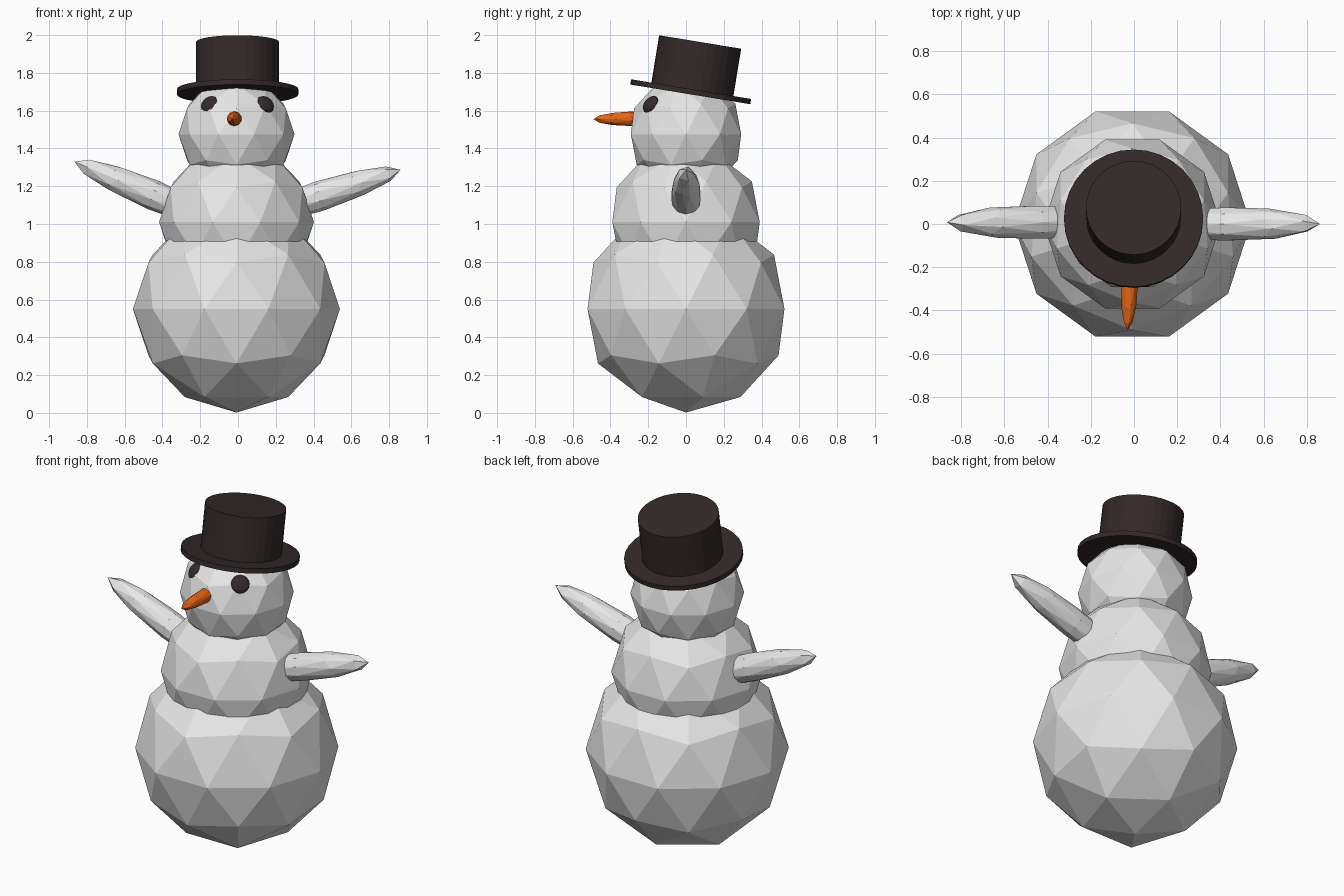
import bpy
import math
from mathutils import Vector, Matrix

cube = bpy.data.objects.get("Cube")
if cube:
    bpy.data.objects.remove(cube, do_unlink=True)


def material(name, rgb):
    mat = bpy.data.materials.new(name)
    mat.use_nodes = True
    mat.diffuse_color = (*rgb, 1)
    mat.node_tree.nodes["Principled BSDF"].inputs["Base Color"].default_value = (*rgb, 1)
    return mat


SNOW = material("snow", (0.8, 0.8, 0.8))
FELT = material("dark_felt", (0.034, 0.022, 0.022))
COAL = material("coal", (0.034, 0.024, 0.024))
CARROT = material("carrot_orange", (0.8, 0.13, 0.008))


def finish(name, mat, matrix):
    """Name the newest primitive, colour it and bake its transform."""
    obj = bpy.context.object
    obj.name = obj.data.name = name
    obj.data.materials.append(mat)
    obj.data.transform(matrix)
    return obj


def aim(centre, direction, scale):
    """Matrix that scales, then points local z along a direction."""
    turn = Vector(direction).to_track_quat('Z', 'Y').to_matrix().to_4x4()
    return Matrix.Translation(centre) @ turn @ Matrix.Diagonal((*scale, 1))


def faceted_ball(name, mat, matrix):
    bpy.ops.mesh.primitive_ico_sphere_add(subdivisions=2, radius=1)
    return finish(name, mat, matrix)


def spike(name, mat, tip, direction, half_length, radius):
    """Stretched low-poly ball whose far pole sits at the tip."""
    d = Vector(direction).normalized()
    centre = Vector(tip) - d * half_length
    return faceted_ball(name, mat, aim(centre, d, (radius, radius, half_length)))


# Three stacked snowballs
quarter_turn = Matrix.Rotation(math.radians(-90), 4, 'Z')
for name, z, r in (("lower_body", 0.55, 0.548),
                   ("upper_body", 1.01, 0.41),
                   ("head", 1.475, 0.307)):
    faceted_ball(name, SNOW,
                 Matrix.Translation((-0.008, 0, z)) @ quarter_turn @ Matrix.Scale(r, 4))

# Arms
for name, tip, side, lift in (("left_arm", (0.86, 0.0, 1.287), 1, 18),
                              ("right_arm", (-0.865, 0.008, 1.33), -1, 23)):
    a = math.radians(lift)
    spike(name, SNOW, tip, (side * math.cos(a), 0, math.sin(a)), 0.452, 0.08)

# Nose
spike("nose", CARROT, (-0.03, -0.49, 1.555), (-0.05, -1, -0.01), 0.21, 0.039)

# Flattened coal eyes lying on the head
for name, side in (("left_eye", 1), ("right_eye", -1)):
    d = Vector((side * 0.15, -0.19, 0.16)).normalized()
    bpy.ops.mesh.primitive_uv_sphere_add(segments=16, ring_count=8, radius=1)
    finish(name, COAL, aim(Vector((-0.003, 0, 1.475)) + d * 0.287, d, (0.051, 0.051, 0.024)))

# Top hat, tipped back
hat = Matrix.Translation((-0.002, 0.027, 1.714)) @ Matrix.Rotation(math.radians(-9.3), 4, 'X')
for name, r, low, high, dy in (("hat_brim", 0.322, -0.028, 0.0, 0.0),
                               ("hat_crown", 0.22, -0.02, 0.254, 0.007)):
    bpy.ops.mesh.primitive_cylinder_add(vertices=32, radius=r, depth=high - low)
    finish(name, FELT, hat @ Matrix.Translation((0, dy, (low + high) / 2)))
